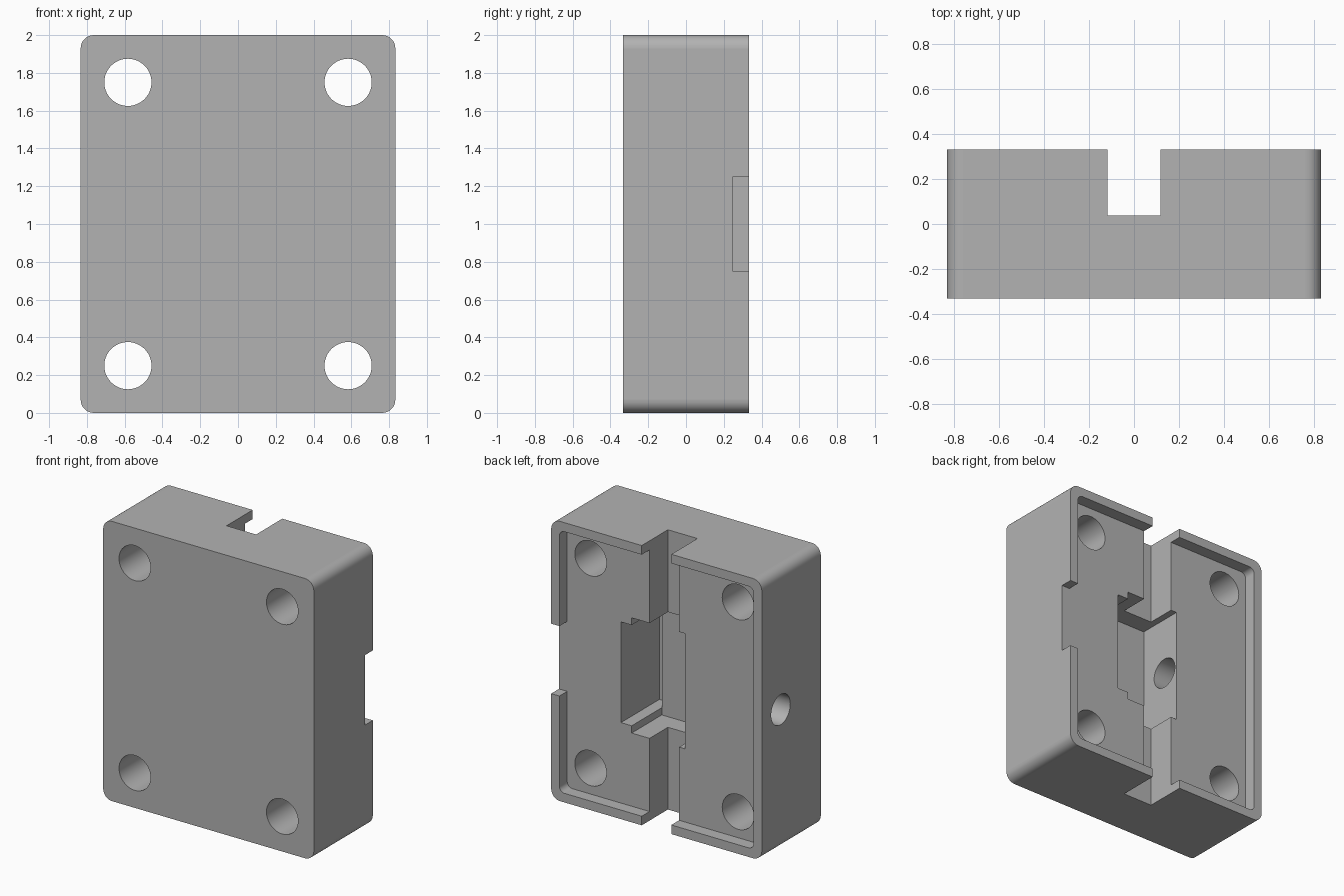
import bpy, bmesh, math
from mathutils import Matrix, Vector

cube = bpy.data.objects.get("Cube")
if cube:
    bpy.data.objects.remove(cube, do_unlink=True)

W, D, H = 0.833, 0.333, 2.0      # half width, half depth, height
FLOOR = 0.245                    # depth of the rear recess floor
OUT = 0.2                        # how far cutters stick out

grey = bpy.data.materials.new("plain grey")
grey.use_nodes = True
colour = (0.45, 0.45, 0.45, 1)
grey.diffuse_color = colour
grey.node_tree.nodes["Principled BSDF"].inputs["Base Color"].default_value = colour


def finish(name, bm):
    mesh = bpy.data.meshes.new(name)
    bmesh.ops.recalc_face_normals(bm, faces=bm.faces[:])
    bm.to_mesh(mesh)
    bm.free()
    mesh.materials.append(grey)
    obj = bpy.data.objects.new(name, mesh)
    bpy.context.scene.collection.objects.link(obj)
    return obj


def box(name, x, y, z, radius=0):
    """Box from three ranges, with the edges along y rounded."""
    bm = bmesh.new()
    bmesh.ops.create_cube(bm, size=1)
    for v in bm.verts:
        v.co = [lo + (c + 0.5) * (hi - lo) for c, (lo, hi) in zip(v.co, (x, y, z))]
    if radius:
        edges = [e for e in bm.edges
                 if abs(e.verts[0].co.y - e.verts[1].co.y) > 0.01]
        bmesh.ops.bevel(bm, geom=edges, offset=radius, segments=8,
                        profile=0.5, affect='EDGES')
    return finish(name, bm)


def rod(name, centre, radius, length, axis):
    bm = bmesh.new()
    turn = Matrix.Rotation(math.pi / 2, 4, 'X' if axis == 'Y' else 'Y')
    bmesh.ops.create_cone(bm, cap_ends=True, segments=48, radius1=radius,
                          radius2=radius, depth=length,
                          matrix=Matrix.Translation(Vector(centre)) @ turn)
    return finish(name, bm)


# Rounded block
body = box("housing_block", (-W, W), (-D, D), (0, H), 0.07)

# Rear recess inside a thin rim, and the rim gap on the left side
rim = 0.065
cutters = [
    box("recess_cutter", (-W + rim, W - rim), (FLOOR, D + OUT), (rim, H - rim), 0.04),
    box("rim_gap_cutter", (W - 0.2, W + OUT), (FLOOR, D + OUT), (0.75, 1.25)),
    # Groove running the full height
    box("groove_cutter", (-0.117, 0.117), (0.0375, D + OUT), (-OUT, H + OUT)),
    # Central pocket with a shorter, deeper slot beside it
    box("pocket_cutter", (-0.165, 0.258), (-0.095, D + OUT), (0.588, 1.412)),
    box("slot_cutter", (0.2575, 0.343), (-0.19, D + OUT), (0.64, 1.36)),
    # Side hole reaching the pocket
    rod("side_hole_cutter", (-0.55, 0.12, 1), 0.108, 0.9, 'X'),
]

# Four corner holes
for sx in (-1, 1):
    for z in (0.25, 1.75):
        cutters.append(rod("corner_hole_cutter", (sx * 0.583, 0, z), 0.125, 1, 'Y'))

# Cut everything out of the block
bpy.context.view_layer.objects.active = body
body.select_set(True)
for cutter in cutters:
    mod = body.modifiers.new(cutter.name, 'BOOLEAN')
    mod.operation = 'DIFFERENCE'
    mod.solver = 'EXACT'
    mod.object = cutter
    bpy.ops.object.modifier_apply(modifier=mod.name)
    bpy.data.objects.remove(cutter, do_unlink=True)

# Smooth the round faces, keep the flat ones crisp
bpy.ops.object.shade_smooth_by_angle(angle=math.radians(30))
for face in body.data.polygons:
    face.use_smooth = max(abs(c) for c in face.normal) < 0.999
    face.material_index = 0
